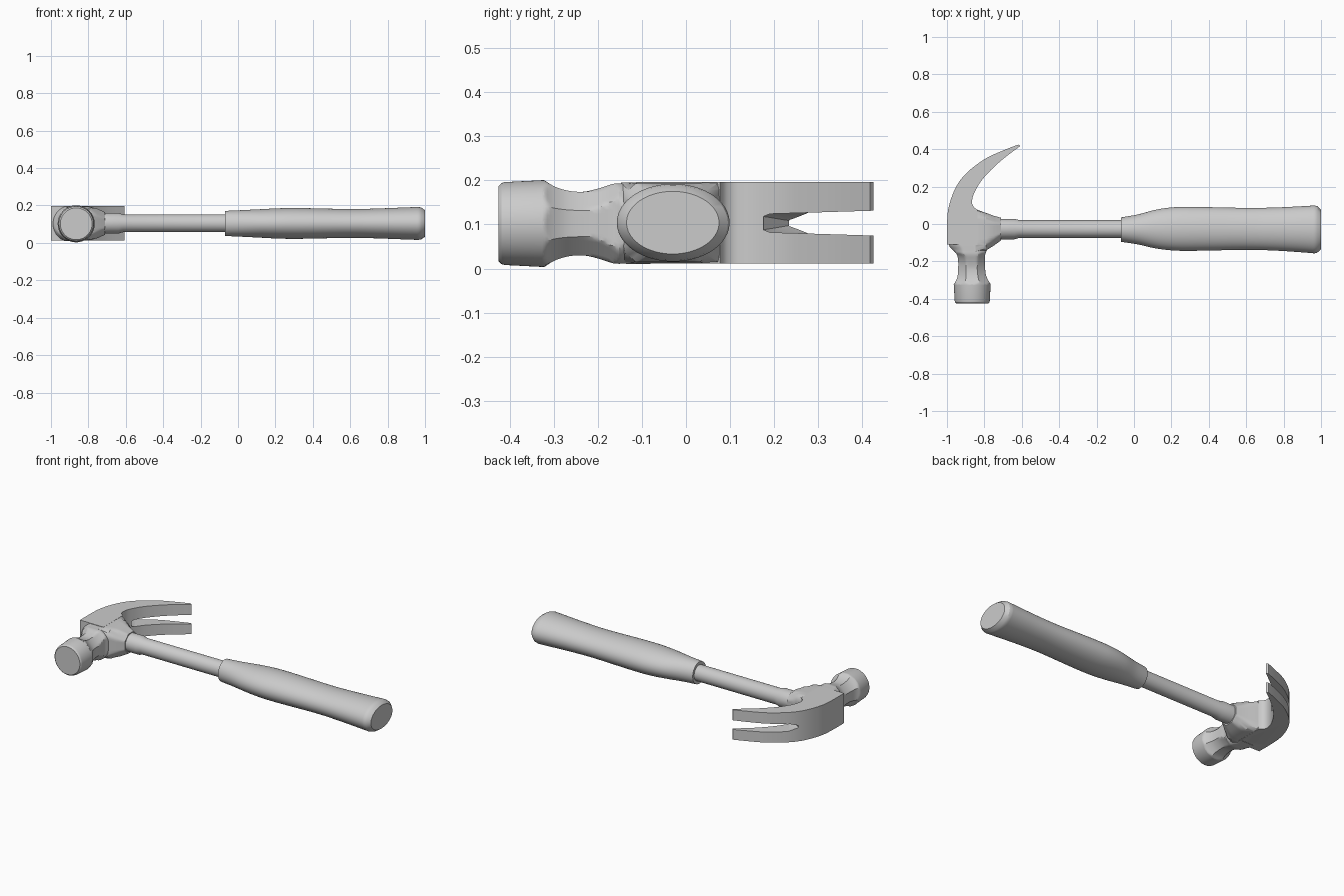
import bpy, bmesh, math

if "Cube" in bpy.data.objects:
    bpy.data.objects.remove(bpy.data.objects["Cube"])

N = 64


def smooth(points, steps=6):
    """Catmull-Rom interpolation of tuples of any length."""
    out = []
    p = [points[0]] + list(points) + [points[-1]]
    for i in range(1, len(p) - 2):
        for k in range(steps):
            t = k / steps
            out.append(tuple(
                0.5 * (2 * b + (c - a) * t + (2 * a - 5 * b + 4 * c - d) * t * t
                       + (3 * b - a - 3 * c + d) * t ** 3)
                for a, b, c, d in zip(p[i - 1], p[i], p[i + 1], p[i + 2])))
    return out + [tuple(points[-1])]


def finish(name, bm):
    bmesh.ops.recalc_face_normals(bm, faces=bm.faces)
    me = bpy.data.meshes.new(name)
    bm.to_mesh(me)
    bm.free()
    ob = bpy.data.objects.new(name, me)
    bpy.context.collection.objects.link(ob)
    return ob


def shade(ob):
    bpy.ops.object.select_all(action='DESELECT')
    ob.select_set(True)
    bpy.context.view_layer.objects.active = ob
    bpy.ops.object.shade_smooth_by_angle(angle=math.radians(28))


def radius(t, a, b, d=None, limit=9):
    """Ellipse (no d) or chamfered box, optionally limited by a circle."""
    c, s = abs(math.cos(t)), abs(math.sin(t))
    if d is None:
        return 1 / math.hypot(c / a, s / b)
    return min(a / max(c, 1e-6), b / max(s, 1e-6), d * math.sqrt(2) / (c + s), limit)


def loft(name, axis, sections, cz, limit=9):
    """Sections: (position on axis, side centre, half width, half height[, chamfer])."""
    bm = bmesh.new()
    rings = []
    for pos, mid, *shape in sections:
        ring = []
        for i in range(N):
            t = 2 * math.pi * i / N
            r = radius(t, *shape, limit=limit)
            u, z = mid + r * math.cos(t), cz + r * math.sin(t)
            ring.append(bm.verts.new((pos, u, z) if axis == 'x' else (u, pos, z)))
        rings.append(ring)
    for p, q in zip(rings, rings[1:]):
        for i in range(N):
            j = (i + 1) % N
            bm.faces.new((p[i], p[j], q[j], q[i]))
    bm.faces.new(rings[0])
    bm.faces.new(rings[-1])
    return finish(name, bm)


# Rubber grip: oval sections that swell, then a chamfered butt
grip = smooth([(-0.07, -0.03, 0.065, 0.067), (0.02, -0.029, 0.08, 0.071),
               (0.12, -0.027, 0.104, 0.076), (0.22, -0.026, 0.116, 0.081),
               (0.34, -0.026, 0.117, 0.082), (0.6, -0.026, 0.112, 0.077),
               (0.75, -0.027, 0.115, 0.08), (0.88, -0.028, 0.122, 0.085),
               (0.965, -0.029, 0.128, 0.088)])
grip += [(0.98, -0.029, 0.124, 0.085), (1.0, -0.03, 0.105, 0.071)]
shade(loft("grip", 'x', grip, 0.104))

# Steel shaft with its collar at the head
shade(loft("shaft", 'x', [(-0.8, -0.027, 0.055, 0.055), (-0.64, -0.027, 0.055, 0.055),
                          (-0.615, -0.027, 0.048, 0.048), (-0.03, -0.027, 0.048, 0.048)], 0.105))

# Claw and cheek block: a curved outline extruded through the head's height
outer = smooth([(-1, -0.03), (-0.993, 0.08), (-0.957, 0.187), (-0.9, 0.268),
                (-0.8, 0.346), (-0.7, 0.393), (-0.618, 0.425)])
inner = smooth([(-0.608, 0.417), (-0.715, 0.335), (-0.805, 0.245), (-0.852, 0.17),
                (-0.866, 0.12), (-0.857, 0.092), (-0.838, 0.077)])
bm = bmesh.new()
outline = [(-1, -0.11)] + outer + inner + [(-0.838, -0.112)]
base = bm.faces.new([bm.verts.new((x, y, 0.012)) for x, y in outline])
ext = bmesh.ops.extrude_face_region(bm, geom=[base])
for v in ext["geom"]:
    if isinstance(v, bmesh.types.BMVert):
        v.co.z = 0.196
head = finish("head", bm)

# Socket that tapers from the cheek to the shaft
socket = loft("socket", 'x', [(-0.9, -0.03, 0.08, 0.08, 0.11),
                              (-0.845, -0.036, 0.114, 0.0915, 0.143),
                              (-0.79, -0.041, 0.1, 0.089, 0.115),
                              (-0.75, -0.036, 0.08, 0.078, 0.085),
                              (-0.71, -0.027, 0.06, 0.06, 0.06)], 0.104)

# Octagonal neck flaring into the round striking face
neck = smooth([(-0.08, -0.89, 0.107, 0.0915, 0.16), (-0.112, -0.89, 0.109, 0.0915, 0.142),
               (-0.14, -0.877, 0.09, 0.091, 0.115), (-0.165, -0.871, 0.075, 0.09, 0.09),
               (-0.2, -0.868, 0.072, 0.079, 0.076), (-0.235, -0.868, 0.072, 0.072, 0.072),
               (-0.27, -0.867, 0.075, 0.075, 0.075), (-0.3, -0.865, 0.085, 0.085, 0.085),
               (-0.325, -0.865, 0.101, 0.101, 0.101)], 4)
neck_ob = loft("neck", 'y', neck, 0.102, 0.099)
face = loft("striking_face", 'y', [(-0.322, -0.865, 0.0985, 0.0985), (-0.41, -0.865, 0.094, 0.094),
                                   (-0.418, -0.865, 0.092, 0.092), (-0.425, -0.865, 0.085, 0.085)], 0.102)

# Nail slot cutter: flared V, wider on the inner side of the claw
bm = bmesh.new()
for x, y, w in [(-0.55, 0.176, 0.015), (-0.86, 0.176, 0.015), (-0.55, 0.19, 0.021),
                (-0.86, 0.19, 0.021), (-0.55, 0.45, 0.029), (-0.95, 0.25, 0.003),
                (-0.95, 0.45, 0.029)]:
    for s in (-1, 1):
        bm.verts.new((x, y, 0.103 + s * w))
bmesh.ops.convex_hull(bm, input=bm.verts)
slot = finish("nail_slot_cutter", bm)

# Fuse the head parts and cut the slot
bpy.context.view_layer.objects.active = head
for ob, op in ((slot, 'DIFFERENCE'), (socket, 'UNION'), (neck_ob, 'UNION'), (face, 'UNION')):
    m = head.modifiers.new(ob.name, 'BOOLEAN')
    m.object, m.operation, m.solver = ob, op, 'EXACT'
    bpy.ops.object.modifier_apply(modifier=m.name)
    bpy.data.objects.remove(ob)
shade(head)
